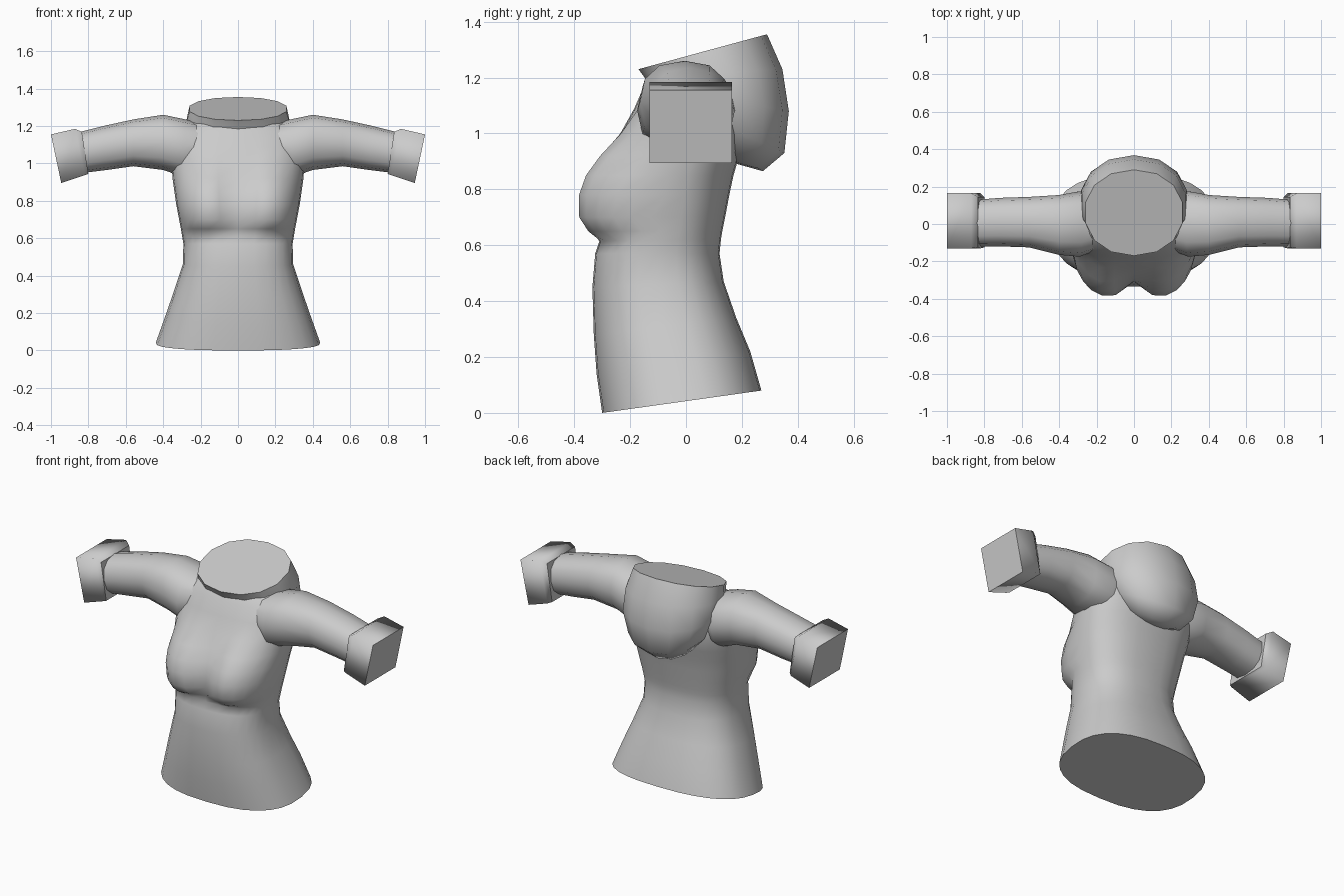
import bpy, bmesh, math

old = bpy.data.objects.get("Cube")
if old:
    bpy.data.objects.remove(old, do_unlink=True)

cloth = bpy.data.materials.new("grey_cloth")
cloth.use_nodes = True
GREY = (0.6, 0.6, 0.6, 1)
cloth.diffuse_color = GREY
cloth.node_tree.nodes["Principled BSDF"].inputs["Base Color"].default_value = GREY


def unit_ring(count, power, phase=0.0):
    """Points on a rounded-square outline of radius 1."""
    pts = []
    for i in range(count):
        a = 2 * math.pi * i / count + phase
        c, s = math.cos(a), math.sin(a)
        pts.append((math.copysign(abs(c) ** (2 / power), c),
                    math.copysign(abs(s) ** (2 / power), s)))
    return pts


def mix(a, b, t):
    """Blend a to b as t goes from -1 to 1."""
    return a + (b - a) * (t + 1) / 2


def loft(name, rings):
    """Skin a list of point rings with smooth sides and crisp flat end caps."""
    bm = bmesh.new()
    rows = [[bm.verts.new(p) for p in ring] for ring in rings]
    n = len(rows[0])
    for a, b in zip(rows, rows[1:]):
        for i in range(n):
            j = (i + 1) % n
            bm.faces.new((a[i], a[j], b[j], b[i])).smooth = True
    for row in (rows[0], rows[-1]):
        cap = bm.faces.new(row)
        for e in cap.edges:
            e.smooth = False
    bmesh.ops.recalc_face_normals(bm, faces=bm.faces)
    mesh = bpy.data.meshes.new(name)
    bm.to_mesh(mesh)
    bm.free()
    mesh.materials.append(cloth)
    obj = bpy.data.objects.new(name, mesh)
    bpy.context.collection.objects.link(obj)
    return obj


def level_rings(table, outline):
    """Rings stacked upward: half width, front y, back y, front z, back z."""
    return [[(w * u, mix(yf, yb, v), mix(zf, zb, v)) for u, v in outline]
            for w, yf, yb, zf, zb in table]


def limb_rings(table, outline, side):
    """Rings along x: top x, bottom x, top z, bottom z, front y, back y."""
    return [[(side * mix(xb, xt, v), mix(yf, yb, u), mix(zb, zt, v)) for u, v in outline]
            for xt, xb, zt, zb, yf, yb in table]


def bust(p):
    """Push the front of the chest out into two rounded forms."""
    x, y, z = p
    if y > -0.08:
        return p
    dz = (z - 0.74) / (0.125 if z < 0.74 else 0.27)
    u = ((abs(x) - 0.18) / 0.17) ** 2 + dz ** 2
    return (x, y - 0.098 * max(0.0, 1 - u) ** 0.7, z)


# Torso, from the slanted hem up to the shoulders
torso = [
    (.44, -.30, .27, .00, .08),
    (.39, -.32, .23, .14, .22),
    (.345, -.33, .18, .28, .34),
    (.295, -.335, .135, .45, .47),
    (.292, -.325, .12, .57, .57),
    (.30, -.31, .125, .615, .62),
    (.305, -.31, .13, .65, .65),
    (.315, -.31, .14, .70, .70),
    (.33, -.305, .155, .78, .78),
    (.34, -.29, .17, .85, .85),
    (.35, -.26, .19, .92, .92),
    (.355, -.235, .21, 1.00, 1.00),
    (.36, -.185, .205, 1.09, 1.09),
    (.33, -.15, .18, 1.17, 1.17),
    (.25, -.11, .15, 1.22, 1.22),
]
rings = level_rings(torso, unit_ring(28, 2.5))
loft("torso", [[bust(p) for p in ring] for ring in rings])

# Hood, lying open behind the neck
hood = [
    (.265, -.17, .29, 1.23, 1.355),
    (.285, -.148, .345, 1.20, 1.23),
    (.29, -.13, .368, 1.17, 1.08),
    (.25, -.10, .352, 1.13, .93),
    (.19, -.05, .275, 1.08, .865),
    (.12, .00, .15, 1.05, .90),
]
loft("hood", level_rings(hood, unit_ring(14, 2.15, math.pi / 2)))

# Sleeves and boxy cuffs on both sides
sleeve = [
    (.15, .15, 1.20, .98, -.12, .14),
    (.28, .30, 1.235, .93, -.175, .175),
    (.40, .40, 1.26, .965, -.165, .155),
    (.56, .56, 1.235, .985, -.125, .145),
    (.72, .70, 1.20, .965, -.12, .14),
    (.86, .82, 1.165, .95, -.12, .13),
]
cuff = [
    (.835, .80, 1.168, .943, -.125, .145),
    (.87, .82, 1.185, .937, -.13, .165),
    (1.0, .945, 1.155, .895, -.13, .165),
]
for label, side in (("left", 1), ("right", -1)):
    loft(label + "_sleeve", limb_rings(sleeve, unit_ring(12, 2.4), side))
    loft(label + "_cuff", limb_rings(cuff, unit_ring(4, 1000, math.pi / 4), side))
